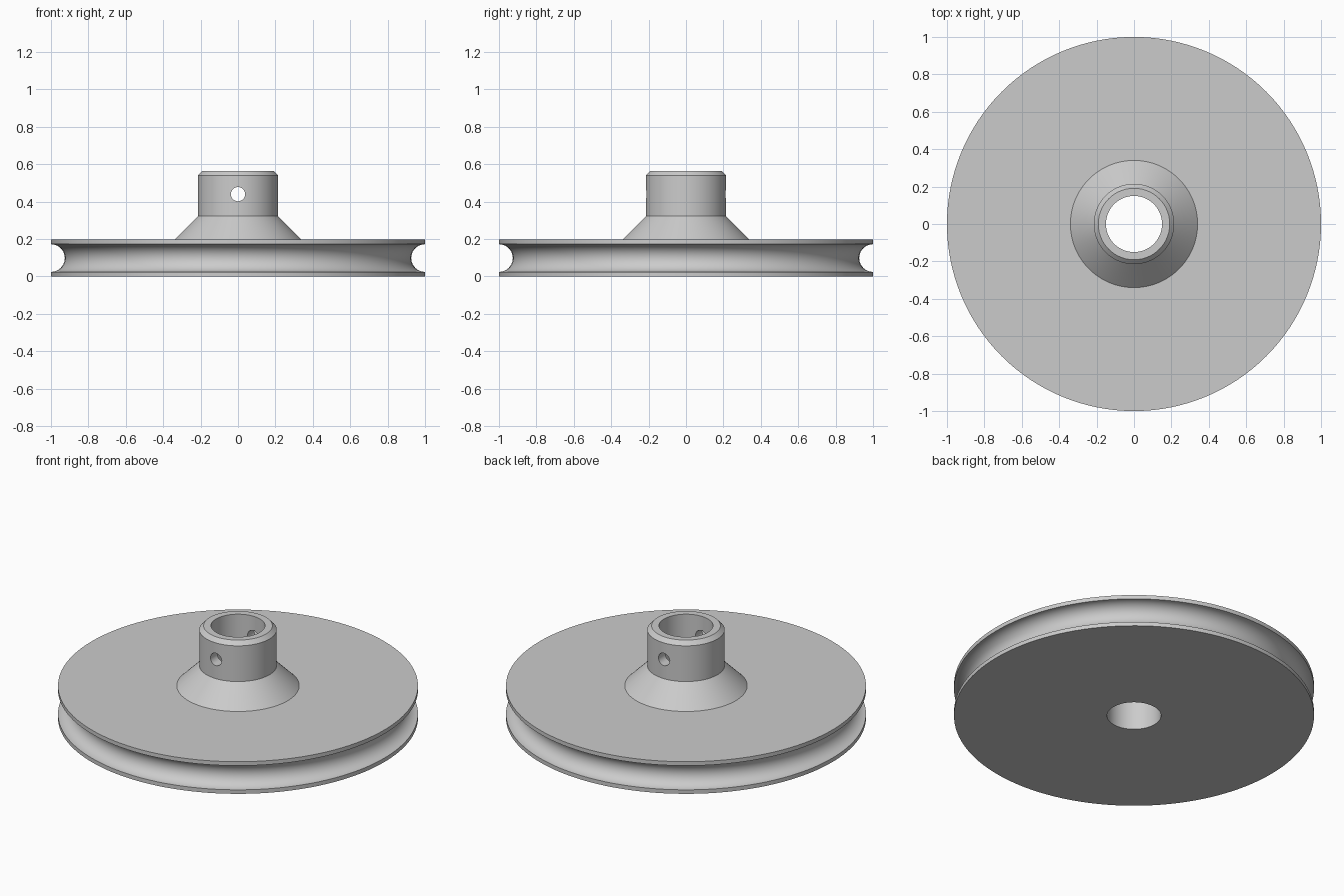
import bpy, bmesh, math

if "Cube" in bpy.data.objects:
    bpy.data.objects.remove(bpy.data.objects["Cube"], do_unlink=True)

SEGMENTS = 128
BORE, HUB, FLARE, RIM = 0.15, 0.215, 0.34, 1.0
DISC_TOP, HUB_TOP, CHAMFER = 0.197, 0.565, 0.024
GROOVE_Z, GROOVE_R = DISC_TOP / 2, 0.074

metal = bpy.data.materials.new("light_grey_metal")
metal.use_nodes = True
grey = (0.6, 0.6, 0.6, 1)
metal.diffuse_color = grey
metal.node_tree.nodes["Principled BSDF"].inputs["Base Color"].default_value = grey


def lathe(name, profile):
    """Revolve a closed (radius, height) profile around z."""
    bm = bmesh.new()
    rings = []
    for r, z in profile:
        angles = [math.tau * i / SEGMENTS for i in range(SEGMENTS)]
        rings.append([bm.verts.new((r * math.cos(a), r * math.sin(a), z)) for a in angles])
    for k, ring in enumerate(rings):
        above = rings[(k + 1) % len(rings)]
        for i in range(SEGMENTS):
            j = (i + 1) % SEGMENTS
            bm.faces.new((ring[i], ring[j], above[j], above[i]))
    bmesh.ops.recalc_face_normals(bm, faces=bm.faces)
    mesh = bpy.data.meshes.new(name)
    bm.to_mesh(mesh)
    bm.free()
    mesh.materials.append(metal)
    obj = bpy.data.objects.new(name, mesh)
    bpy.context.collection.objects.link(obj)
    return obj


# Half-round belt groove, from the lower lip to the upper lip
steps = 20
groove = []
for i in range(steps + 1):
    a = math.pi * i / steps
    groove.append((RIM - GROOVE_R * math.sin(a), GROOVE_Z - GROOVE_R * math.cos(a)))

# Grooved disc, flared neck and bored hub in one turned piece
profile = [(BORE, 0), (RIM, 0)] + groove + [
    (RIM, DISC_TOP),
    (FLARE, DISC_TOP),
    (HUB, DISC_TOP + FLARE - HUB),
    (HUB, HUB_TOP - CHAMFER),
    (HUB - CHAMFER, HUB_TOP),
    (BORE, HUB_TOP),
]
pulley = lathe("pulley_wheel", profile)

# Set screw hole drilled through both hub walls, front to back
bpy.ops.mesh.primitive_cylinder_add(vertices=40, radius=0.038, depth=0.7,
                                    location=(0, 0, 0.44), rotation=(math.pi / 2, 0, 0))
drill = bpy.context.object
drill.name = "screw_hole_cutter"
drill.hide_render = True
drill.data.materials.append(metal)

cut = pulley.modifiers.new("screw_hole", 'BOOLEAN')
cut.operation = 'DIFFERENCE'
cut.solver = 'EXACT'
cut.object = drill
bpy.ops.object.select_all(action='DESELECT')
pulley.select_set(True)
bpy.context.view_layer.objects.active = pulley
bpy.ops.object.modifier_apply(modifier=cut.name)
bpy.data.objects.remove(drill, do_unlink=True)

bpy.ops.object.shade_smooth_by_angle(angle=math.radians(30))
